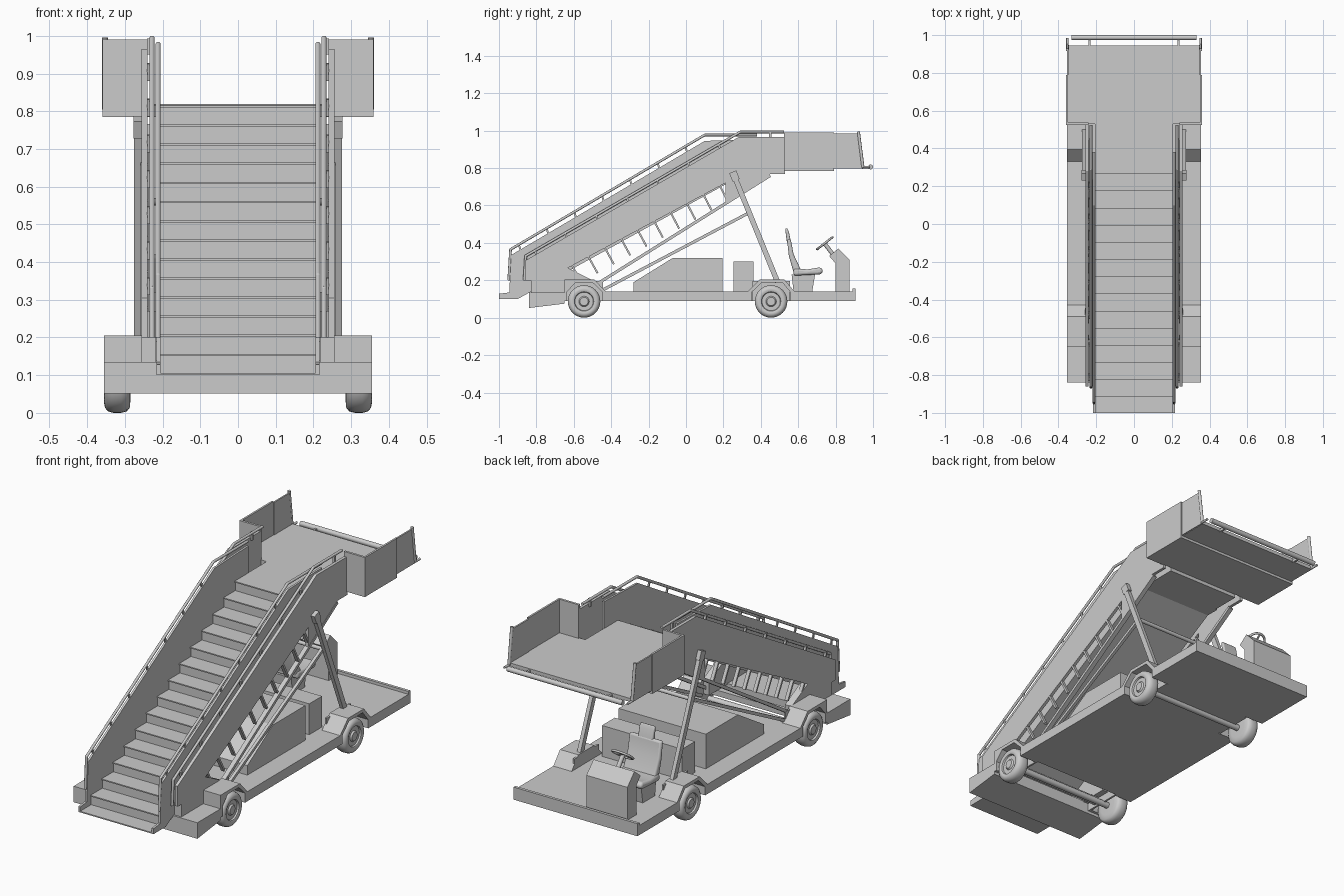
import bpy, bmesh, math
from mathutils import Vector

if "Cube" in bpy.data.objects:
    bpy.data.objects.remove(bpy.data.objects["Cube"])


def obj_from_bm(name, bm, smooth=False):
    bmesh.ops.remove_doubles(bm, verts=bm.verts, dist=1e-5)
    bmesh.ops.recalc_face_normals(bm, faces=bm.faces)
    me = bpy.data.meshes.new(name)
    bm.to_mesh(me)
    bm.free()
    ob = bpy.data.objects.new(name, me)
    bpy.context.collection.objects.link(ob)
    if smooth:
        bpy.context.view_layer.objects.active = ob
        bpy.ops.object.select_all(action='DESELECT')
        ob.select_set(True)
        bpy.ops.object.shade_smooth_by_angle(angle=math.radians(40))
    return ob


def prism(name, profile, x0, x1, bevel=0):
    """Extrude a (y, z) profile from x0 to x1."""
    bm = bmesh.new()
    f = bm.faces.new([bm.verts.new((x0, y, z)) for y, z in profile])
    ext = bmesh.ops.extrude_face_region(bm, geom=[f])
    vs = [v for v in ext['geom'] if isinstance(v, bmesh.types.BMVert)]
    bmesh.ops.translate(bm, verts=vs, vec=(x1 - x0, 0, 0))
    ob = obj_from_bm(name, bm, bevel > 0)
    if bevel:
        m = ob.modifiers.new("round", 'BEVEL')
        m.width, m.segments = bevel, 3
    return ob


def box(name, x, y, z, bevel=0):
    return prism(name, [(y[0], z[0]), (y[1], z[0]), (y[1], z[1]), (y[0], z[1])], x[0], x[1], bevel)


def tube(name, pts, r, sides=12):
    """Round bar along a path of points, joined from cylinders and ball joints."""
    bm = bmesh.new()
    pts = [Vector(p) for p in pts]
    for a, b in zip(pts, pts[1:]):
        mat = (b - a).to_track_quat('Z', 'Y').to_matrix().to_4x4()
        mat.translation = (a + b) / 2
        bmesh.ops.create_cone(bm, cap_ends=True, segments=sides, radius1=r, radius2=r,
                              depth=(b - a).length, matrix=mat)
    for p in pts[1:-1]:
        ball = bmesh.ops.create_uvsphere(bm, u_segments=sides, v_segments=8, radius=r)
        bmesh.ops.translate(bm, verts=ball['verts'], vec=p)
    return obj_from_bm(name, bm, True)


def beam(name, x, a, b, w, t):
    """Square bar in the plane x, between (y, z) points a and b."""
    a, b = Vector(a), Vector(b)
    n = (b - a).normalized().orthogonal() * w / 2
    return prism(name, [a + n, b + n, b - n, a - n], x - t / 2, x + t / 2)


def wheel(name, s, y):
    """Tyre and hub lathed about the x axis; s is the outward side."""
    prof = [(.285, 0), (.285, .05), (.287, .073), (.295, .083), (.31, .087), (.33, .087),
            (.345, .083), (.353, .073), (.355, .062), (.351, .052), (.343, .049),
            (.343, .028), (.351, .022), (.351, 0)]
    bm = bmesh.new()
    vs = [bm.verts.new((s * x, y, .087 + r)) for x, r in prof]
    es = [bm.edges.new(p) for p in zip(vs, vs[1:])]
    bmesh.ops.spin(bm, geom=vs + es, cent=(0, y, .087), axis=(1, 0, 0),
                   angle=math.tau, steps=32, use_duplicate=False)
    obj_from_bm(name, bm, True)


# Chassis: central slab, rear lip, front bumper box
box("chassis_slab", (-.25, .25), (-.44, .905), (.09, .14))
box("rear_lip", (-.355, .355), (.89, .905), (.09, .155))
prism("front_bumper", [(-.84, .052), (-.84, .135), (-.65, .135), (-.65, .075)], -.355, .355)
FRONT, REAR = -.545, .455

# Stair flight: 14 risers up to the upper landing
profile, y, z = [(-1, .1), (-1, .106)], -.91, .106
for i in range(14):
    profile += [(y, z), (y, z + .0507)]
    y, z = y + .0908, z + .0507
profile += [(.53, .816), (.53, .767), (.31, .767), (-.90, .1)]
prism("stair_flight", profile, -.207, .207)
for i in range(14):
    yy, zz = -.91 + i * .0908, .106 + (i + 1) * .0507
    box("step_nosing", (-.207, .207), (yy - .006, yy), (zz - .006, zz))

for s in (1, -1):
    # Wheels, side decks and arched fenders
    for n, yc in (("front", FRONT), ("rear", REAR)):
        wheel(n + "_wheel", s, yc)
    box("side_deck", (s * .25, s * .355), (-.44, .34), (.09, .14))
    box("driver_deck", (s * .25, s * .355), (.57, .905), (.09, .14))
    prism("front_fender", [(-.65, .09), (-.65, .205), (-.49, .205), (-.43, .14), (-.43, .09),
                           (-.45, .09), (-.45, .14), (-.50, .188), (-.59, .188), (-.635, .14),
                           (-.635, .09)], s * .25, s * .355)
    prism("rear_fender", [(.33, .09), (.33, .14), (.395, .205), (.525, .205), (.58, .14), (.58, .09),
                          (.56, .09), (.56, .135), (.515, .188), (.405, .188), (.35, .135),
                          (.35, .09)], s * .25, s * .355)
    for yc in (FRONT, REAR):
        box("wheel_well_wall", (s * .25, s * .26), (yc - .1, yc + .1), (.09, .195))

    # Inner telescoping side panel with its handrail
    prism("inner_side_panel", [(-1, .1), (-1, .128), (-.945, .135), (-.935, .335), (.1, .945),
                               (.38, .955), (.38, .767), (.31, .767), (-.9, .1)], s * .205, s * .216)
    tube("inner_handrail", [(s * .212, -.948, .2), (s * .212, -.938, .365), (s * .212, .1, .977),
                            (s * .212, .38, .977)], .007)
    # Outer side panel with its handrail
    prism("outer_side_panel", [(-.86, .2), (-.86, .305), (.28, .965), (.53, .965), (.53, .767),
                               (.45, .767), (.21, .617), (.21, .72), (-.64, .262), (-.75, .2)],
          s * .24, s * .256)
    tube("outer_handrail", [(s * .228, -.865, .2), (s * .228, -.857, .33), (s * .228, .29, .993),
                            (s * .228, .525, .993)], .007)
    # Handrail brackets
    for i in range(7):
        t = (i + .3) / 7
        yy, zz = -.938 + 1.038 * t, .365 + .612 * t
        beam("inner_rail_bracket", s * .212, (yy, zz), (yy + .012, zz - .04), .01, .007)
        yy, zz = -.857 + 1.147 * t, .33 + .663 * t
        beam("outer_rail_bracket", s * .236, (yy, zz), (yy + .012, zz - .045), .01, .012)
    beam("top_rail_post", s * .236, (.45, .993), (.45, .95), .012, .012)

    # Lower frame rail and slanted rungs under the side panel
    beam("lower_frame_rail", s * .246, (-.5, .165), (.45, .76), .016, .024)
    for i in range(10):
        t = i / 9
        beam("frame_rung", s * .246, (-.61 + .79 * t, .28 + .427 * t),
             (-.56 + .785 * t, .19 + .43 * t), .01, .018)
    prism("lower_frame_foot", [(-.83, .13), (-.83, .2), (-.64, .27), (-.5, .2), (-.5, .13)],
          s * .218, s * .256)

    # Lifting strut with bracket, long diagonal brace
    beam("lift_strut", s * .266, (.255, .765), (.49, .19), .028, .02)
    beam("strut_bracket", s * .263, (.25, .78), (.268, .735), .04, .028)
    beam("diagonal_brace", s * .25, (-.48, .13), (.335, .56), .016, .016)

    # Platform walls, slanted front wing, edge post
    box("platform_side_wall", (s * .35, s * .36), (.53, .79), (.785, .99))
    box("platform_corner_wall", (s * .24, s * .36), (.525, .537), (.785, .99))
    prism("platform_wing", [(.79, .80), (.79, .985), (.92, .985), (.945, .80)], s * .347, s * .355)
    tube("wing_edge_post", [(s * .353, .922, .995), (s * .353, .946, .805)], .008)
    tube("wing_edge_foot", [(s * .353, .94, .806), (s * .353, .985, .806)], .006)
    box("bumper_bracket", (s * .23, s * .24), (.94, .985), (.795, .81))

# Axles and cross ties
for yc in (FRONT, REAR):
    tube("axle", [(-.3, yc, .087), (.3, yc, .087)], .016)
box("front_cross_beam", (-.25, .25), (-.6, -.57), (.1, .13))
tube("strut_cross_tie", [(-.26, .335, .56), (.26, .335, .56)], .01)

# Upper platform and aircraft bumper bar
box("platform_floor", (-.355, .355), (.53, .79), (.785, .816))
box("platform_front_floor", (-.35, .35), (.79, .945), (.798, .816))
tube("bumper_bar", [(-.33, .987, .806), (.33, .987, .806)], .013, 16)

# Engine cover and equipment box
prism("engine_cover", [(-.28, .14), (-.28, .19), (-.07, .32), (.195, .32), (.195, .14)], -.25, .25)
box("equipment_box", (-.23, .23), (.255, .36), (.14, .30))

# Driver station: dashboard, seat and steering wheel
prism("dashboard", [(.80, .14), (.80, .29), (.765, .33), (.815, .37), (.873, .31), (.873, .14)],
      -.275, -.04)
prism("seat_base", [(.575, .14), (.565, .23), (.69, .23), (.675, .14)], -.225, -.09)
prism("seat_cushion", [(.575, .225), (.575, .265), (.65, .258), (.72, .27), (.735, .25), (.72, .232)],
      -.255, -.06, .012)
prism("seat_back", [(.58, .225), (.55, .33), (.54, .42), (.56, .42), (.575, .34), (.61, .265), (.62, .24)],
      -.25, -.065, .01)
prism("headrest", [(.54, .40), (.53, .475), (.54, .48), (.55, .46), (.562, .40)], -.2, -.115, .006)
bpy.ops.mesh.primitive_torus_add(location=(-.157, .742, .398), rotation=(math.radians(38), 0, 0),
                                 major_radius=.052, minor_radius=.006,
                                 major_segments=28, minor_segments=8)
bpy.context.object.name = "steering_wheel"
bpy.ops.object.shade_smooth()
tube("steering_column", [(-.157, .742, .395), (-.157, .80, .32)], .011)
for a in (90, 210, 330):
    c, d = math.cos(math.radians(a)) * .052, math.sin(math.radians(a)) * .052
    tube("steering_spoke", [(-.157, .742, .398), (-.157 + c, .742 + d * .788, .398 + d * .616)], .005, 8)
